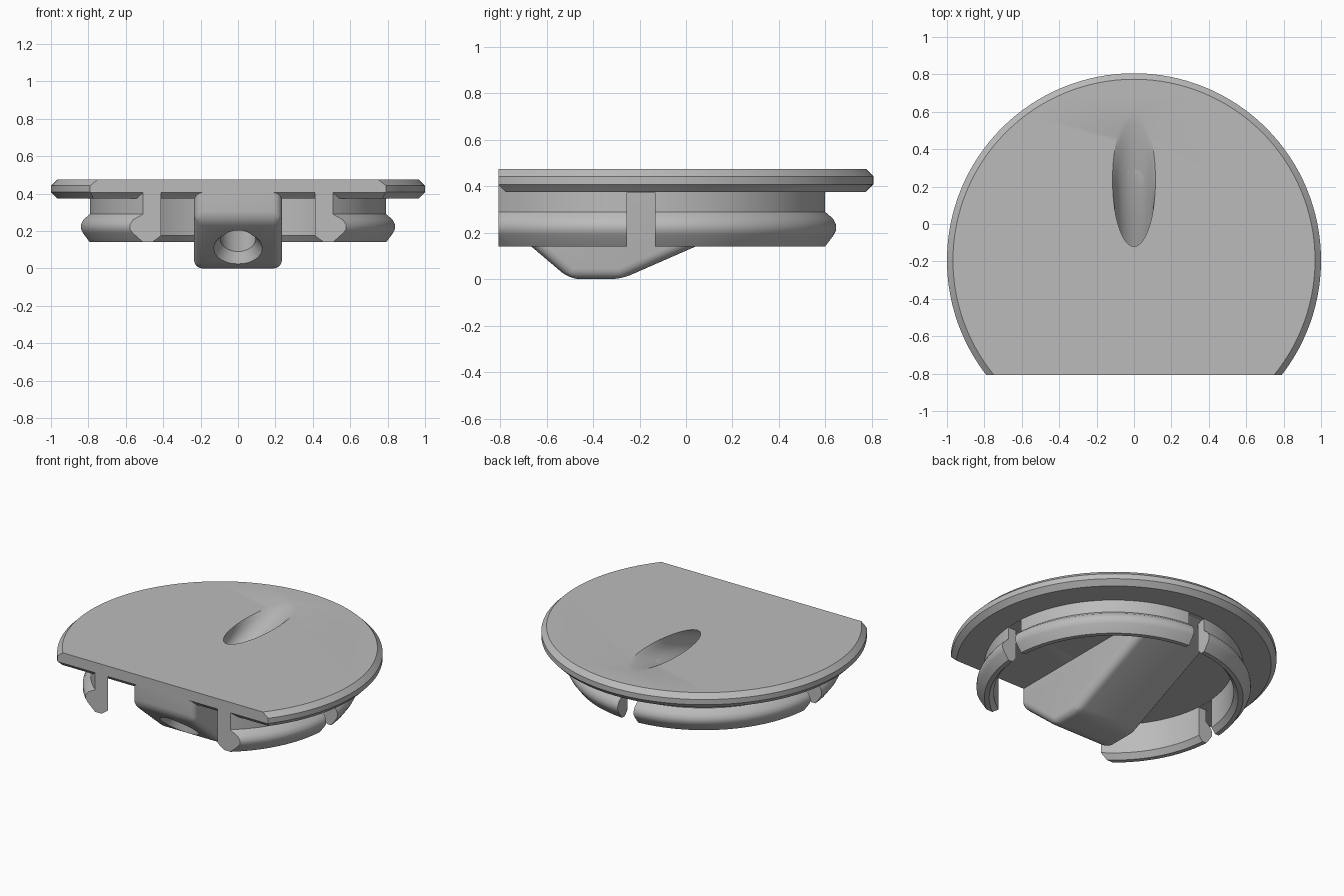
import bpy, bmesh, math
from mathutils import Vector

if "Cube" in bpy.data.objects:
    bpy.data.objects.remove(bpy.data.objects["Cube"])

CENTRE = -0.194      # y of the disc axis
FRONT = -0.806       # y of the flat front cut
SLOPE = 0.4375       # rise of the inclined bore

grey = bpy.data.materials.new("plain_grey")
grey.use_nodes = True
grey.diffuse_color = (0.5, 0.5, 0.5, 1)
grey.node_tree.nodes["Principled BSDF"].inputs["Base Color"].default_value = (0.5, 0.5, 0.5, 1)


def add(name, bm):
    bmesh.ops.recalc_face_normals(bm, faces=bm.faces[:])
    mesh = bpy.data.meshes.new(name)
    bm.to_mesh(mesh)
    bm.free()
    mesh.materials.append(grey)
    ob = bpy.data.objects.new(name, mesh)
    bpy.context.collection.objects.link(ob)
    return ob


def oval(z, y0, y1, half, n):
    mid, reach = (y0 + y1) / 2, (y1 - y0) / 2
    turns = [2 * math.pi * i / n for i in range(n)]
    return [(half * math.cos(a), mid + reach * math.sin(a), z) for a in turns]


def loft(name, sections, n, closed=False):
    """Skin a stack of ovals; cap the ends or join last to first."""
    bm = bmesh.new()
    rings = [[bm.verts.new(p) for p in oval(*s, n)] for s in sections]
    pairs = list(zip(rings, rings[1:]))
    if closed:
        pairs.append((rings[-1], rings[0]))
    else:
        bm.faces.new(rings[0])
        bm.faces.new(rings[-1])
    for a, b in pairs:
        for i in range(n):
            j = (i + 1) % n
            bm.faces.new((a[i], a[j], b[j], b[i]))
    return add(name, bm)


def lathe(name, profile, closed=False):
    return loft(name, [(z, CENTRE - r, CENTRE + r, r) for r, z in profile], 128, closed)


def prism(name, outline, half, bevel=0):
    """Extrude a side outline (y, z) across x, optionally rounding all but the top."""
    bm = bmesh.new()
    left, right = [[bm.verts.new((x, y, z)) for y, z in outline] for x in (-half, half)]
    bm.faces.new(left)
    bm.faces.new(right)
    n = len(outline)
    for i in range(n):
        j = (i + 1) % n
        bm.faces.new((left[i], left[j], right[j], right[i]))
    if bevel:
        top = max(z for y, z in outline) - 0.001
        edges = [e for e in bm.edges if min(v.co.z for v in e.verts) < top]
        bmesh.ops.bevel(bm, geom=edges, offset=bevel, segments=5, profile=0.5,
                        affect='EDGES', clamp_overlap=True)
    return add(name, bm)


def box(name, half, y0, y1, z0, z1):
    return prism(name, [(y0, z0), (y1, z0), (y1, z1), (y0, z1)], half)


def cut(ob, *cutters):
    bpy.context.view_layer.objects.active = ob
    for c in cutters:
        m = ob.modifiers.new("cut", 'BOOLEAN')
        m.operation, m.solver, m.object = 'DIFFERENCE', 'EXACT', c
        bpy.ops.object.modifier_apply(modifier=m.name)


# Main parts: cover plate, snap ring, sloped housing
plate = lathe("cover_plate", [(0.968, 0.375), (1.0, 0.408), (1.0, 0.443), (0.968, 0.475)])
ring = lathe("snap_ring", [
    (0.737, 0.405), (0.737, 0.175), (0.765, 0.14), (0.795, 0.14), (0.832, 0.19),
    (0.842, 0.21), (0.842, 0.235), (0.83, 0.26), (0.795, 0.29), (0.795, 0.405)], True)
housing = prism("bore_housing", [
    (FRONT, 0.41), (FRONT, 0.26), (-0.5, 0), (-0.28, 0), (0.657, 0.41)], 0.235, 0.045)

# Cutters: flat front, underside chamfer, ring gaps
front = box("front_cutter", 2, -2, FRONT, -1, 1)
chamfer = prism("chamfer_cutter", [
    (FRONT - 0.03, 0.435), (FRONT + 0.06, 0.345), (FRONT - 0.03, 0.345)], 2)
side_gap = box("side_gap_cutter", 2, CENTRE - 0.06, CENTRE + 0.06, 0, 0.372)
back_gap = box("back_gap_cutter", 0.06, 0.3, 1, 0, 0.372)


# Inclined bore that flares out toward the back of the top opening
def bore_section(z, flare, half):
    shift = (z - 0.475) / SLOPE
    return (z, shift - 0.12, shift + 0.355 + flare, half)


bore = loft("bore_cutter", [bore_section(*s) for s in (
    (-0.06, 0, 0.095), (0.33, 0, 0.095), (0.38, 0.05, 0.096), (0.42, 0.1, 0.099),
    (0.45, 0.16, 0.104), (0.466, 0.2, 0.11), (0.475, 0.24, 0.115), (0.49, 0.32, 0.124))], 64)

# Countersink at the lower mouth
normal = Vector((0, -0.648, -0.762))
bm = bmesh.new()
bmesh.ops.create_cone(bm, cap_ends=True, segments=64, radius1=0.085, radius2=0.145, depth=0.08)
sink = add("countersink_cutter", bm)
sink.rotation_euler = normal.to_track_quat('Z', 'Y').to_euler()
sink.location = Vector((0, -0.627, 0.108)) - normal * 0.02
bpy.context.view_layer.update()

cut(plate, front, chamfer, bore)
cut(ring, front, side_gap, back_gap)
cut(housing, bore, sink)

for helper in (front, chamfer, side_gap, back_gap, bore, sink):
    bpy.data.objects.remove(helper)

# Smooth shading with crisp edges
bpy.ops.object.select_all(action='DESELECT')
for ob in (plate, ring, housing):
    ob.select_set(True)
bpy.context.view_layer.objects.active = plate
bpy.ops.object.shade_smooth_by_angle(angle=math.radians(28))
